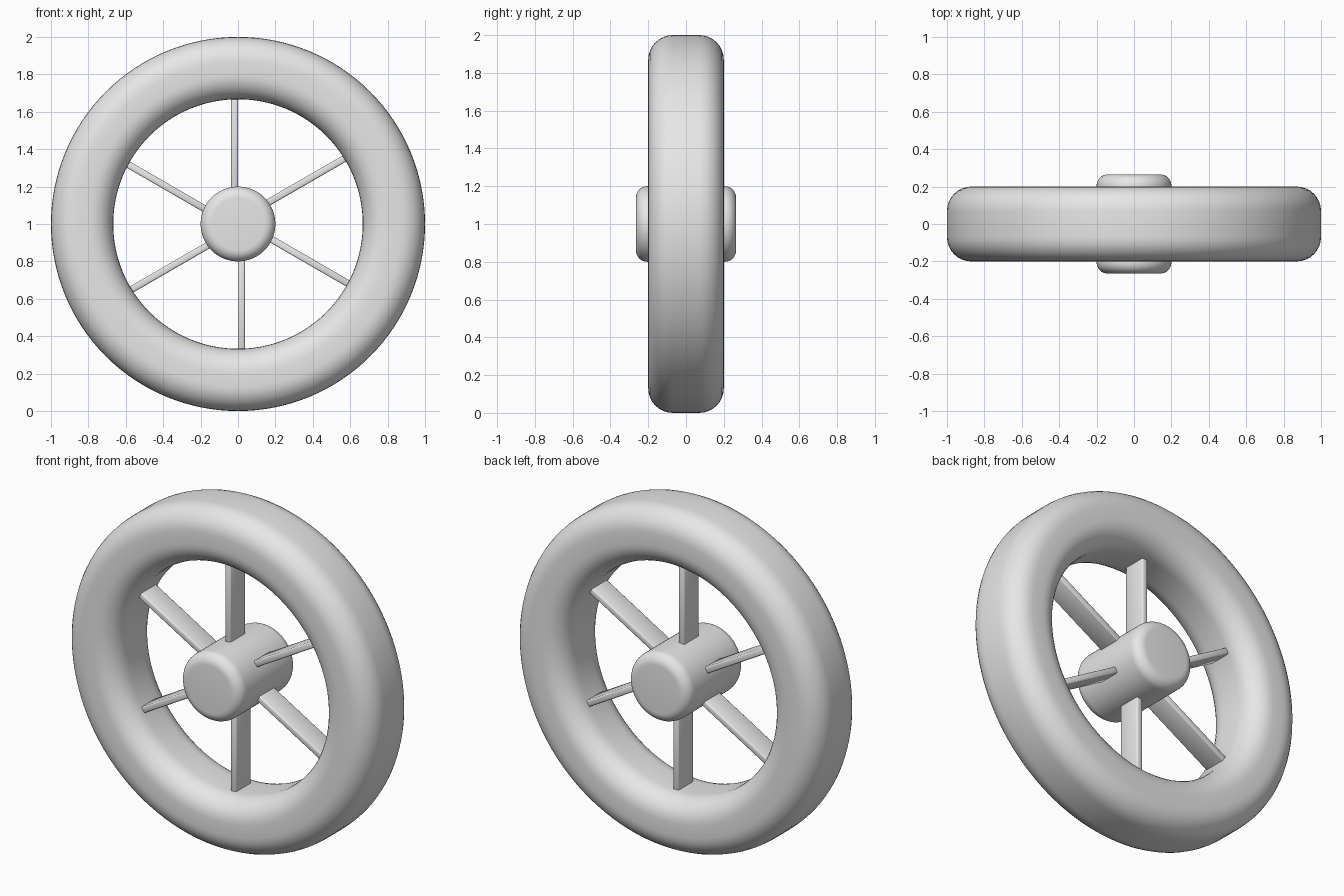
import bpy, bmesh, math
from mathutils import Matrix

if "Cube" in bpy.data.objects:
    bpy.data.objects.remove(bpy.data.objects["Cube"])

AXLE = Matrix.Translation((0, 0, 1))

grey = bpy.data.materials.new("light grey")
grey.diffuse_color = (0.8, 0.8, 0.8, 1)
grey.use_nodes = True
grey.node_tree.nodes["Principled BSDF"].inputs["Base Color"].default_value = grey.diffuse_color


def finish(name, bm, angle):
    """Turn a bmesh into a shaded object centred on the axle."""
    bm.transform(AXLE)
    bmesh.ops.recalc_face_normals(bm, faces=bm.faces)
    mesh = bpy.data.meshes.new(name)
    bm.to_mesh(mesh)
    bm.free()
    mesh.materials.append(grey)
    obj = bpy.data.objects.new(name, mesh)
    bpy.context.collection.objects.link(obj)
    bpy.ops.object.select_all(action='DESELECT')
    obj.select_set(True)
    bpy.context.view_layer.objects.active = obj
    bpy.ops.object.shade_smooth_by_angle(angle=math.radians(angle))
    return obj


def arc(r, y, radius, start, end, steps=8):
    """Quarter-round corner as (r, y) points."""
    return [(r + radius * math.cos(a), y + radius * math.sin(a))
            for a in (math.radians(start + (end - start) * i / steps)
                      for i in range(steps + 1))]


def lathe(name, profile, segments, closed):
    """Spin an (r, y) profile round the y axis."""
    bm = bmesh.new()
    verts = [bm.verts.new((r, y, 0)) for r, y in profile]
    pairs = list(zip(verts, verts[1:]))
    if closed:
        pairs.append((verts[-1], verts[0]))
    edges = [bm.edges.new(p) for p in pairs]
    bmesh.ops.spin(bm, geom=verts + edges, cent=(0, 0, 0), axis=(0, 1, 0),
                   angle=math.tau, steps=segments)
    bmesh.ops.remove_doubles(bm, verts=bm.verts, dist=1e-5)
    return finish(name, bm, 40)


# tyre: rounded rectangular section
R_OUT, R_IN, HALF, C = 1.0, 0.667, 0.2, 0.13
tyre = (arc(R_OUT - C, HALF - C, C, 0, 90) + arc(R_IN + C, HALF - C, C, 90, 180)
        + arc(R_IN + C, C - HALF, C, 180, 270) + arc(R_OUT - C, C - HALF, C, 270, 360))
lathe("tyre", tyre, 128, True)

# hub: drum with rounded rims
H_R, H_HALF, H_C = 0.2, 0.265, 0.06
hub = ([(0, -H_HALF)] + arc(H_R - H_C, H_C - H_HALF, H_C, -90, 0)
       + arc(H_R - H_C, H_HALF - H_C, H_C, 0, 90) + [(0, H_HALF)])
lathe("hub", hub, 64, False)

# spokes: flat bars set just to one side of each radius
THICK, WIDTH, START, END = 0.037, 0.14, 0.15, 0.7
for i in range(6):
    bm = bmesh.new()
    place = (Matrix.Rotation(i * math.tau / 6, 4, 'Y')
             @ Matrix.Translation((-THICK / 2, 0, (START + END) / 2))
             @ Matrix.Diagonal((THICK, WIDTH, END - START, 1)))
    bmesh.ops.create_cube(bm, size=1, matrix=place)
    bmesh.ops.bevel(bm, geom=bm.edges[:], offset=0.008, segments=2,
                    profile=0.5, affect='EDGES')
    finish(f"spoke_{i + 1}", bm, 50)
